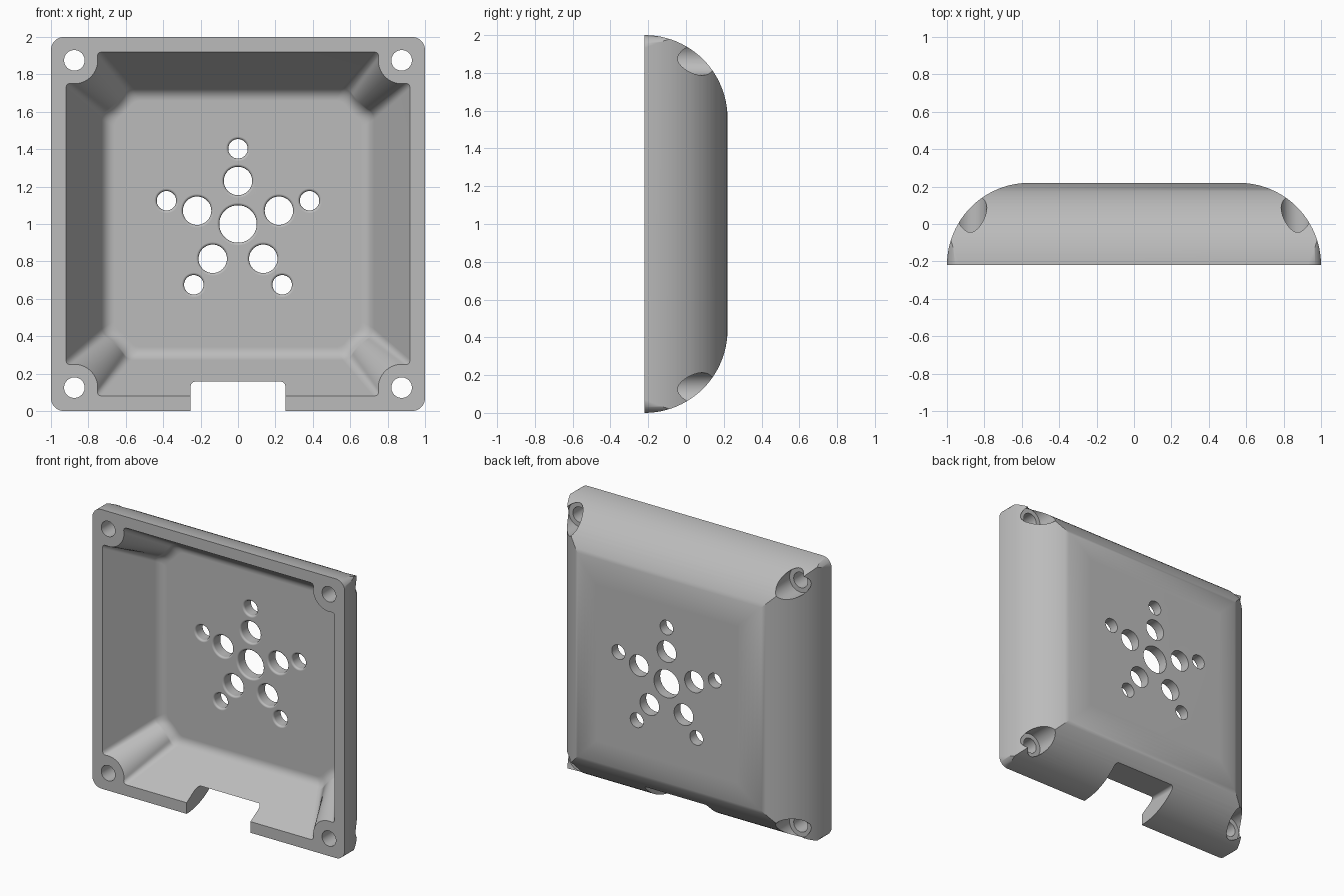
import bpy, bmesh
from math import sin, cos, pi, sqrt, atan2, radians
from mathutils import Vector

if "Cube" in bpy.data.objects:
    bpy.data.objects.remove(bpy.data.objects["Cube"], do_unlink=True)

FRONT, FLOOR, BACK = -0.22, 0.14, 0.22
CORNER = 0.875          # screw centre offset from the middle
MID = 1.0               # height of the middle

grey = bpy.data.materials.new("light grey")
grey.use_nodes = True
grey.diffuse_color = (0.5, 0.5, 0.5, 1)
grey.node_tree.nodes["Principled BSDF"].inputs["Base Color"].default_value = (0.5, 0.5, 0.5, 1)


def loft(name, rings):
    """Solid skinned through (outline, depth) rings, capped at both ends."""
    bm = bmesh.new()
    loops = [[bm.verts.new((p[0], y, MID + p[1])) for p in outline] for outline, y in rings]
    for a, b in zip(loops, loops[1:]):
        for i in range(len(a)):
            j = (i + 1) % len(a)
            bm.faces.new((a[i], a[j], b[j], b[i]))
    bm.faces.new(loops[0])
    bm.faces.new(loops[-1])
    bmesh.ops.recalc_face_normals(bm, faces=bm.faces)
    mesh = bpy.data.meshes.new(name)
    bm.to_mesh(mesh)
    bm.free()
    mesh.materials.append(grey)
    obj = bpy.data.objects.new(name, mesh)
    bpy.context.collection.objects.link(obj)
    return obj


def circle(x, z, r, n=40):
    return [(x + r * cos(2 * pi * i / n), z + r * sin(2 * pi * i / n)) for i in range(n)]


def bezier(a, b, c, n):
    a, b, c = Vector(a), Vector(b), Vector(c)
    return [a * (1 - t) ** 2 + b * 2 * t * (1 - t) + c * t * t for t in (i / n for i in range(n + 1))]


def rounded_rect(x0, x1, z0, z1, r, n=8):
    pts = []
    for k, (x, z) in enumerate([(x1 - r, z1 - r), (x0 + r, z1 - r), (x0 + r, z0 + r), (x1 - r, z0 + r)]):
        pts += [(x + r * cos((k + i / n) * pi / 2), z + r * sin((k + i / n) * pi / 2)) for i in range(n + 1)]
    return pts


def cavity_outline(d):
    """Square opening inset by d, with a round screw boss biting each corner."""
    h, r = 0.92 - d, 0.125 + d
    soft = 0.035
    side = CORNER - sqrt(r * r - (CORNER - h) ** 2)
    start = atan2(side - CORNER, h - CORNER)
    end = -pi / 2 - (start + pi / 2) - pi / 2 + pi / 2
    end = -pi - (start + pi / 2)
    step = soft / r

    def on_arc(a):
        return (CORNER + r * cos(a), CORNER + r * sin(a))

    a0, a1 = start - step, end + step
    quad = bezier((h, side - soft), (h, side), on_arc(a0), 6)
    quad += [Vector(on_arc(a0 + (a1 - a0) * i / 16)) for i in range(1, 16)]
    quad += bezier(on_arc(a1), (side, h), (side - soft, h), 6)
    pts = []
    for k in range(4):
        c, s = round(cos(k * pi / 2)), round(sin(k * pi / 2))
        pts += [(p.x * c - p.y * s, p.x * s + p.y * c) for p in quad]
    return pts


def combine(target, tool, operation):
    mod = target.modifiers.new("combine", "BOOLEAN")
    mod.operation, mod.object, mod.solver = operation, tool, "EXACT"
    bpy.context.view_layer.objects.active = target
    bpy.ops.object.modifier_apply(modifier=mod.name)
    bpy.data.objects.remove(tool, do_unlink=True)


# Domed outer body: quarter-round on all four sides, then rounded corners
R = BACK - FRONT
rings = []
for i in range(25):
    a = pi / 2 * i / 24
    h = 1 - R + R * cos(a)
    rings.append(([(h, h), (-h, h), (-h, -h), (h, -h)], FRONT + R * sin(a)))
shell = loft("enclosure_shell", rings)
rounded = rounded_rect(-1, 1, -1, 1, 0.07)
combine(shell, loft("corner_rounding", [(rounded, -0.5), (rounded, 0.5)]), "INTERSECT")

# Tapered cavity with a filleted floor
slope = [(-0.028, FRONT - 0.05), (0, FRONT)]
fillet = bezier((0.192, 0.098), (0.217, FLOOR), (0.262, FLOOR), 8)
rings = [(cavity_outline(d), y) for d, y in slope[1:] + [tuple(p) for p in fillet]]
rings.insert(0, (rings[0][0], FRONT - 0.05))
combine(shell, loft("cavity", rings), "DIFFERENCE")

# Cable notch in the bottom wall
notch = rounded_rect(-0.253, 0.253, -1.3, -0.843, 0.025)
combine(shell, loft("cable_notch", [(notch, -0.5), (notch, 0.5)]), "DIFFERENCE")

# Corner screw holes with counterbores from the back
for sx in (-1, 1):
    for sz in (-1, 1):
        x, z = sx * CORNER, sz * CORNER
        steps = [(0.055, -0.5), (0.055, -0.048), (0.088, -0.048), (0.088, 0.5)]
        combine(shell, loft("screw_hole", [(circle(x, z, r), y) for r, y in steps]), "DIFFERENCE")

# Star of vent holes, eased on the inner edge
vents = [(0, 0, 0.1)]
for k in range(5):
    a = pi / 2 + k * 2 * pi / 5
    vents += [(dist * cos(a), dist * sin(a), r) for dist, r in ((0.23, 0.076), (0.402, 0.052))]
for x, z, r in vents:
    ease = 0.014
    steps = [(r + ease, FLOOR - 0.05)]
    steps += [(r + ease * (1 - sin(t)), FLOOR + ease * (1 - cos(t))) for t in (pi / 2 * i / 5 for i in range(6))]
    steps.append((r, 0.5))
    combine(shell, loft("vent_hole", [(circle(x, z, q), y) for q, y in steps]), "DIFFERENCE")

# Smooth curved walls, crisp edges
bpy.ops.object.select_all(action="DESELECT")
shell.select_set(True)
bpy.context.view_layer.objects.active = shell
bpy.ops.object.shade_smooth_by_angle(angle=radians(30))
weighted = shell.modifiers.new("weighted_normals", "WEIGHTED_NORMAL")
weighted.keep_sharp = True
